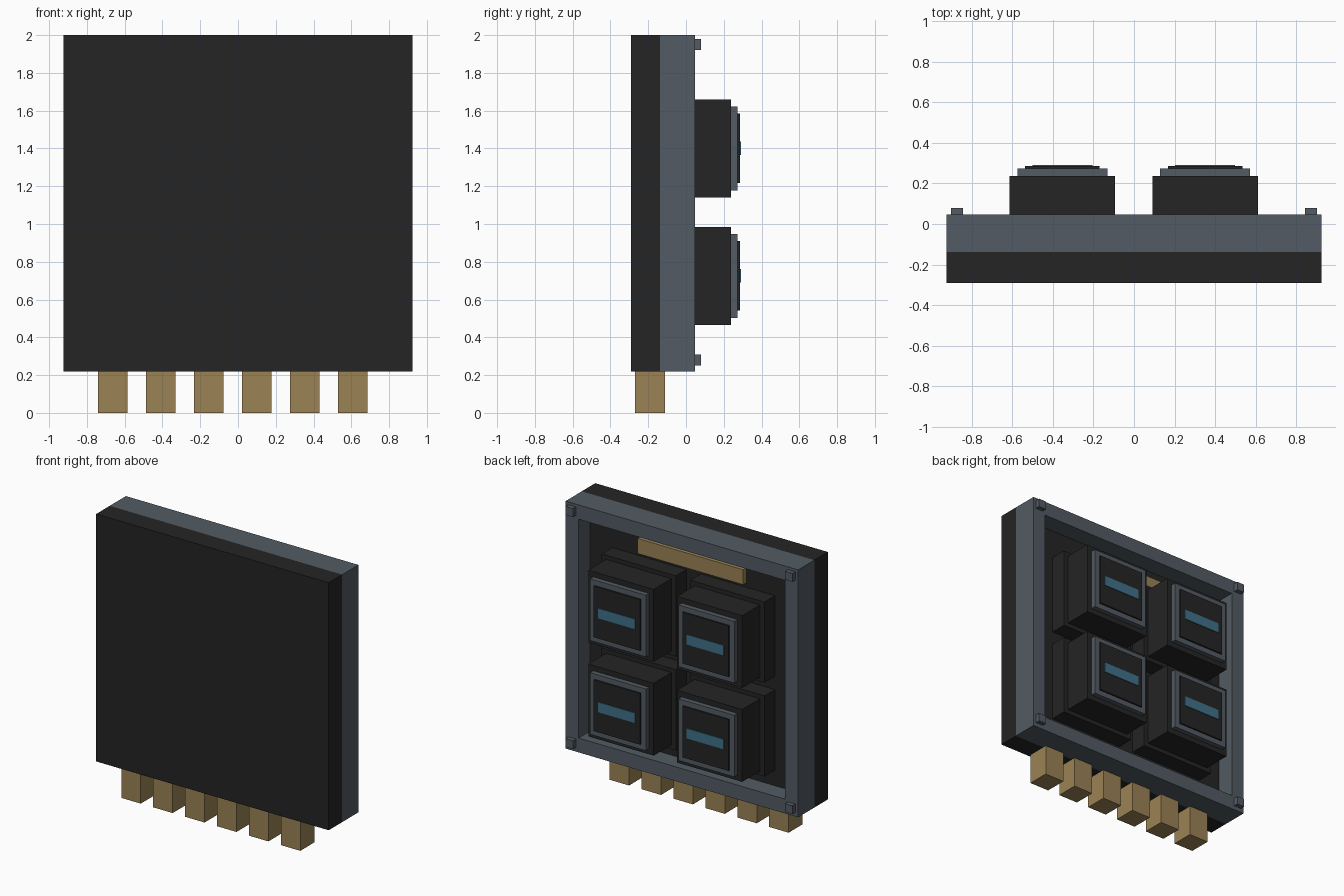
import bpy
import bmesh

if "Cube" in bpy.data.objects:
    bpy.data.objects.remove(bpy.data.objects["Cube"])


def material(name, color):
    m = bpy.data.materials.new(name)
    m.diffuse_color = (*color, 1.0)
    m.use_nodes = True
    m.node_tree.nodes["Principled BSDF"].inputs["Base Color"].default_value = m.diffuse_color
    return m


BLACK = material("matte black", (0.0178, 0.0178, 0.0178))
GREY = material("slate grey", (0.084, 0.105, 0.125))
GOLD = material("brass", (0.328, 0.227, 0.091))
BLUE = material("teal blue", (0.05, 0.168, 0.25))


def finish(name, bm, mat):
    bmesh.ops.recalc_face_normals(bm, faces=bm.faces)
    mesh = bpy.data.meshes.new(name)
    bm.to_mesh(mesh)
    bm.free()
    mesh.materials.append(mat)
    obj = bpy.data.objects.new(name, mesh)
    bpy.context.collection.objects.link(obj)
    return obj


def box(name, mat, x, y, z):
    """Box from (min, max) pairs on each axis."""
    bm = bmesh.new()
    bmesh.ops.create_cube(bm, size=1)
    for v in bm.verts:
        v.co = [lo + (c + 0.5) * (hi - lo) for c, (lo, hi) in zip(v.co, (x, y, z))]
    return finish(name, bm, mat)


def block(name, mat, cx, cz, hx, hz, y0, y1):
    """Box centred on cx, cz with half sizes hx, hz."""
    return box(name, mat, (cx - hx, cx + hx), (y0, y1), (cz - hz, cz + hz))


def ring(name, mat, cz, outer, inner, y0, y1):
    """Rectangular frame with a clear opening."""
    bm = bmesh.new()
    loops = []
    for (hx, hz), y in ((outer, y0), (outer, y1), (inner, y1), (inner, y0)):
        loops.append([bm.verts.new((sx * hx, y, cz + sz * hz))
                      for sx, sz in ((-1, -1), (1, -1), (1, 1), (-1, 1))])
    for k in range(4):
        a, b = loops[k], loops[(k + 1) % 4]
        for i in range(4):
            j = (i + 1) % 4
            bm.faces.new((a[i], a[j], b[j], b[i]))
    return finish(name, bm, mat)


MID_Z = 1.11

# Housing: front cover, rim and recessed floor
block("front_cover", BLACK, 0, MID_Z, 0.925, 0.89, -0.29, -0.137)
ring("rim", GREY, MID_Z, (0.925, 0.89), (0.822, 0.787), -0.137, 0.047)
block("recess_floor", BLACK, 0, MID_Z, 0.822, 0.787, -0.137, -0.085)

# Small studs at the rim corners
for sx in (-1, 1):
    for z in (0.28, 1.95):
        block("corner_stud", GREY, sx * 0.873, z, 0.03, 0.03, 0.047, 0.08)

# Four stepped modules with bezel, screen and indicator stripe
for cx in (-0.354, 0.351):
    for cz in (0.725, 1.40):
        block("module_base", BLACK, cx, cz, 0.295, 0.29, -0.085, 0.035)
        block("module_body", BLACK, cx, cz, 0.26, 0.26, 0.035, 0.238)
        block("module_bezel", GREY, cx, cz, 0.222, 0.222, 0.238, 0.273)
        block("module_screen", BLACK, cx, cz, 0.184, 0.184, 0.273, 0.285)
        block("indicator_stripe", BLUE, cx, cz, 0.148, 0.036, 0.285, 0.29)

# Contact bar above the modules
block("contact_bar", GOLD, 0, 1.775, 0.42, 0.054, -0.085, -0.05)

# Row of connector pins under the housing
for i in range(6):
    x = -0.74 + 0.254 * i
    box("connector_pin", GOLD, (x, x + 0.155), (-0.27, -0.11), (0, 0.22))
